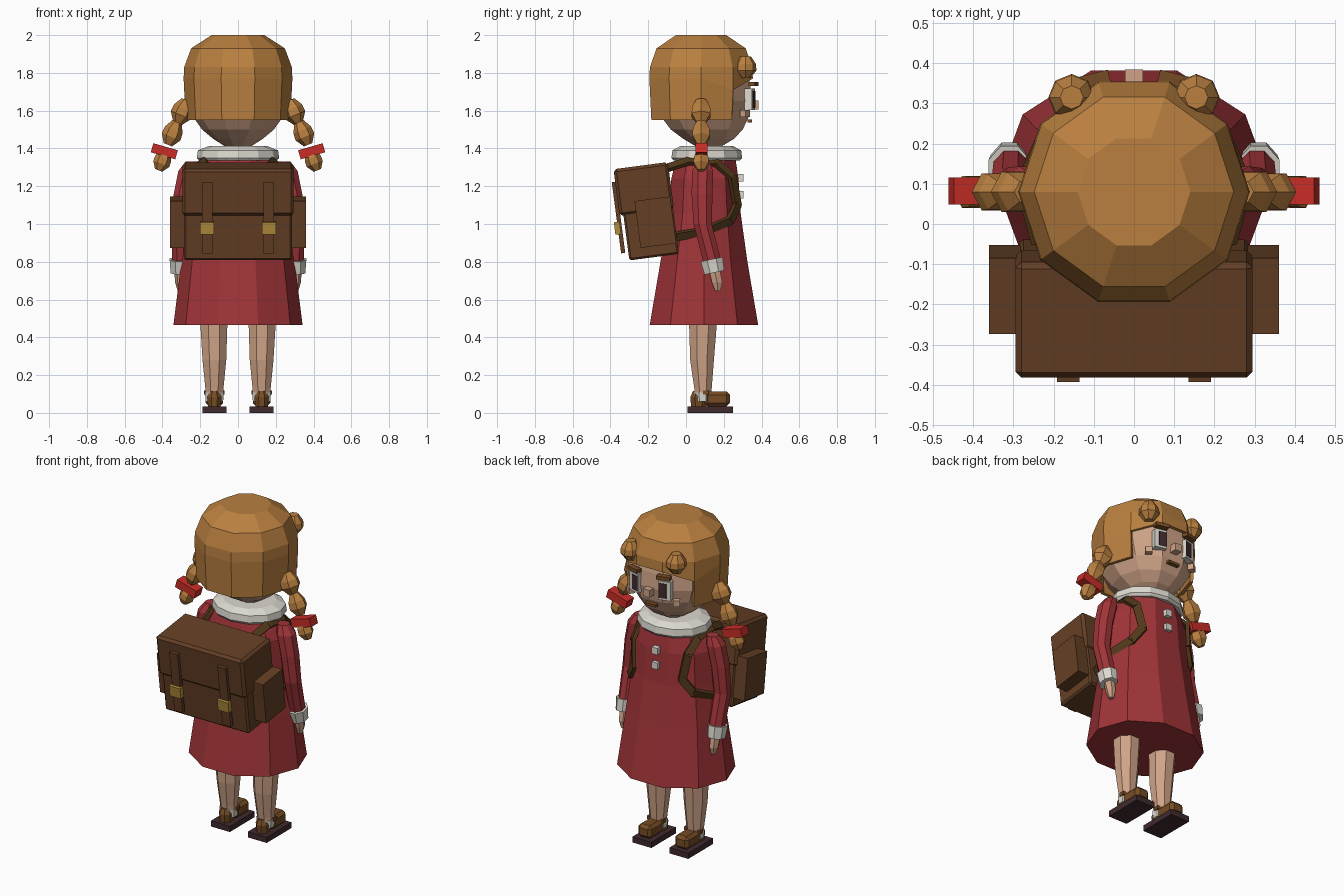
import bpy, bmesh
from math import cos, sin, pi, radians
from mathutils import Matrix, Vector, Euler

cube = bpy.data.objects.get("Cube")
if cube:
    bpy.data.objects.remove(cube, do_unlink=True)


def material(name, code):
    linear = []
    for i in (0, 2, 4):
        c = int(code[i:i + 2], 16) / 255
        linear.append(c / 12.92 if c < 0.04 else ((c + 0.055) / 1.055) ** 2.4)
    m = bpy.data.materials.new(name)
    m.use_nodes = True
    m.diffuse_color = (*linear, 1)
    m.node_tree.nodes["Principled BSDF"].inputs["Base Color"].default_value = (*linear, 1)
    return m


HAIR = material("golden brown hair", "BA8040")
SKIN = material("skin", "D0A488")
RED = material("dress red", "A03438")
TIE = material("ribbon red", "C82D26")
WHITE = material("off white", "DCD9CF")
BAG = material("bag leather", "643F25")
GOLD = material("brass", "B48C3E")
DARK = material("dark sole", "402A2E")
SHOE = material("shoe brown", "764C24")
STRAP = material("strap brown", "52381A")


def finish(name, bm, mat, mirror=False, matrix=None):
    if matrix:
        bm.transform(matrix)
    bmesh.ops.recalc_face_normals(bm, faces=bm.faces[:])
    mesh = bpy.data.meshes.new(name)
    bm.to_mesh(mesh)
    bm.free()
    mesh.materials.append(mat)
    ob = bpy.data.objects.new(name, mesh)
    bpy.context.collection.objects.link(ob)
    if mirror:
        ob.modifiers.new("Mirror", "MIRROR").use_mirror_merge = False
    return ob


def loft_mesh(rings, sides, cap_bottom=True, turn=0.0):
    """Stack of elliptical rings given as (x, y, z, radius x, radius y)."""
    bm = bmesh.new()
    rows = []
    for x, y, z, rx, ry in rings:
        angles = [turn + 2 * pi * k / sides for k in range(sides)]
        rows.append([bm.verts.new((x + rx * cos(a), y + ry * sin(a), z)) for a in angles])
    for low, high in zip(rows, rows[1:]):
        for k in range(sides):
            j = (k + 1) % sides
            bm.faces.new((low[k], low[j], high[j], high[k]))
    if cap_bottom:
        bm.faces.new(rows[0][::-1])
    bm.faces.new(rows[-1])
    return bm, rows


def loft(name, mat, rings, sides, mirror=False, matrix=None, turn=0.0):
    return finish(name, loft_mesh(rings, sides, turn=turn)[0], mat, mirror, matrix)


def box(name, mat, centre, size, rot=(0, 0, 0), mirror=False, parent=None, bevel=0.0):
    bm = bmesh.new()
    bmesh.ops.create_cube(bm, size=1)
    m = Matrix.Translation(centre) @ Euler(rot).to_matrix().to_4x4() @ Matrix.Diagonal((*size, 1))
    bm.transform(m)
    if bevel:
        bmesh.ops.bevel(bm, geom=bm.edges[:], offset=bevel, segments=1, affect='EDGES')
    return finish(name, bm, mat, mirror, parent)


# Head with a tapered chin
loft("head", SKIN, [(0, .12, 1.405, .06, .06), (0, .12, 1.45, .13, .14),
                    (0, .11, 1.50, .19, .20), (0, .10, 1.57, .24, .245),
                    (0, .09, 1.65, .268, .27), (0, .085, 1.74, .268, .268),
                    (0, .08, 1.84, .25, .25), (0, .08, 1.92, .18, .18)], 10)

# Hair cap, opened over the face
bm, rows = loft_mesh([(0, .08, z, r, r) for z, r in
                      ((1.55, .277), (1.77, .288), (1.83, .285), (1.93, .248), (2.0, .14))],
                     10, cap_bottom=False)
rows[1][1].co.z = rows[1][4].co.z = 1.71
face_side = [f for f in bm.faces
             if f.calc_center_median().y > .24 and f.calc_center_median().z < 1.70]
bmesh.ops.delete(bm, geom=face_side, context='FACES')
hair = finish("hair_cap", bm, HAIR)
shell = hair.modifiers.new("Thickness", "SOLIDIFY")
shell.thickness = .02
shell.offset = -1


# Forehead curls and braids
def bead(name, centre, radius, height, tilt=0.0, sides=6):
    h = height / 2
    rings = [(0, 0, -h, radius * .45, radius * .45), (0, 0, -h * .3, radius, radius),
             (0, 0, h * .3, radius * .95, radius * .95), (0, 0, h, radius * .5, radius * .5)]
    m = Matrix.Translation(centre) @ Matrix.Rotation(tilt, 4, 'Y')
    loft(name, HAIR, rings, sides, True, m)


bead("forehead_curl", (.155, .315, 1.83), .058, .115, sides=8)
slant = radians(-22)
bead("braid_upper", (.295, .08, 1.595), .058, .13, slant)
bead("braid_middle", (.347, .08, 1.48), .053, .13, slant)
bead("braid_tip", (.40, .08, 1.335), .046, .11, slant)
box("braid_tie", TIE, (.39, .082, 1.385), (.135, .066, .05), (0, radians(-16), 0), True)

# Face details
turn_out = (0, 0, radians(-14))
box("eye_white", WHITE, (.10, .338, 1.66), (.072, .04, .115), turn_out, True)
box("pupil", DARK, (.093, .359, 1.66), (.046, .008, .09), turn_out, True)
box("eyebrow", SHOE, (.10, .357, 1.742), (.08, .035, .022), turn_out, True)
box("cheek", SKIN, (.155, .312, 1.585), (.04, .035, .035), (0, 0, radians(-35)), True)
box("nose", SKIN, (0, .362, 1.63), (.045, .045, .045))
box("mouth", SHOE, (0, .337, 1.545), (.075, .025, .015))

# Dress, collar and buttons
loft("dress", RED, [(0, .095, .465, .342, .302), (0, .095, .80, .30, .242),
                    (0, .10, 1.05, .265, .20), (0, .10, 1.24, .25, .187),
                    (0, .105, 1.345, .20, .165)], 10)
loft("collar", WHITE, [(0, .11, 1.335, .205, .175), (0, .11, 1.35, .218, .187),
                       (0, .11, 1.39, .212, .182), (0, .11, 1.412, .155, .14)], 12)
for number, z in enumerate((1.245, 1.155)):
    box(f"button_{number + 1}", WHITE, (0, .285, z), (.038, .04, .04))

# Arms
loft("sleeve", RED, [(.305, .142, .79, .047, .052), (.308, .088, 1.0, .050, .052),
                     (.292, .085, 1.16, .052, .060), (.265, .088, 1.28, .055, .060),
                     (.245, .092, 1.33, .036, .036)], 8, True, turn=pi / 8)
cuff = Matrix.Translation((.310, .143, .778)) @ Matrix.Rotation(radians(12), 4, 'X')
loft("cuff", WHITE, [(0, 0, -.036, .050, .058), (0, 0, .036, .056, .064)], 8, True, cuff, pi / 8)
loft("hand", SKIN, [(.305, .168, .645, .014, .016), (.307, .165, .69, .026, .032),
                    (.308, .150, .76, .030, .034)], 6, True)

# Legs, socks and shoes
loft("leg", SKIN, [(.125, .09, .06, .048, .042), (.125, .09, .13, .052, .050),
                   (.125, .085, .28, .068, .068), (.128, .09, .48, .078, .080)],
     8, True, turn=pi / 8)
loft("sock", WHITE, [(.125, .088, .06, .050, .044), (.125, .088, .108, .054, .050)],
     8, True, turn=pi / 8)
box("sole", DARK, (.125, .128, .0175), (.128, .24, .035), mirror=True)
loft("shoe_heel", SHOE, [(.125, .068, .035, .036, .045), (.125, .065, .085, .042, .045),
                         (.125, .068, .115, .026, .034)], 8, True, turn=pi / 8)
box("shoe_toe", SHOE, (.125, .165, .074), (.092, .135, .08), mirror=True, bevel=.018)
box("shoe_strap", SHOE, (.125, .105, .108), (.108, .03, .022), mirror=True)

# Satchel, tilted back as one piece
tilt = Matrix.Translation((0, -.2, 1.065)) @ Matrix.Rotation(radians(7.5), 4, 'X')
box("bag_body", BAG, (0, 0, -.005), (.57, .265, .475), parent=tilt, bevel=.01)
box("bag_flap", BAG, (0, -.008, .122), (.59, .29, .25), parent=tilt, bevel=.015)
box("bag_side_pocket", BAG, (.32, .03, -.06), (.08, .19, .25), mirror=True, parent=tilt)
box("bag_strap", BAG, (.163, -.160, -.01), (.056, .022, .38), mirror=True, parent=tilt)
box("bag_buckle", GOLD, (.163, -.173, -.065), (.074, .03, .066), mirror=True, parent=tilt)


# Shoulder straps built as ribbon segments that hug the body
def ribbon(name, mat, points, width, thick):
    bm = bmesh.new()
    points = [Vector(p) for p in points]
    for a, b in zip(points, points[1:]):
        along = (b - a).normalized()
        out = (a + b) / 2 - Vector((0, .1, 1.12))
        out = (out - along * out.dot(along)).normalized()
        side = along.cross(out)
        basis = Matrix((side, out, along)).transposed().to_4x4()
        size = Matrix.Diagonal((width, thick, (b - a).length + thick * .6, 1))
        bmesh.ops.create_cube(bm, size=1,
                              matrix=Matrix.Translation((a + b) / 2) @ basis @ size)
    finish(name, bm, mat, True)


ribbon("shoulder_strap", STRAP,
       [(.17, -.09, 1.30), (.19, .02, 1.335), (.195, .16, 1.325), (.185, .245, 1.25),
        (.165, .272, 1.10), (.215, .235, 1.02), (.275, .10, .96), (.225, -.08, .93)],
       .045, .022)
